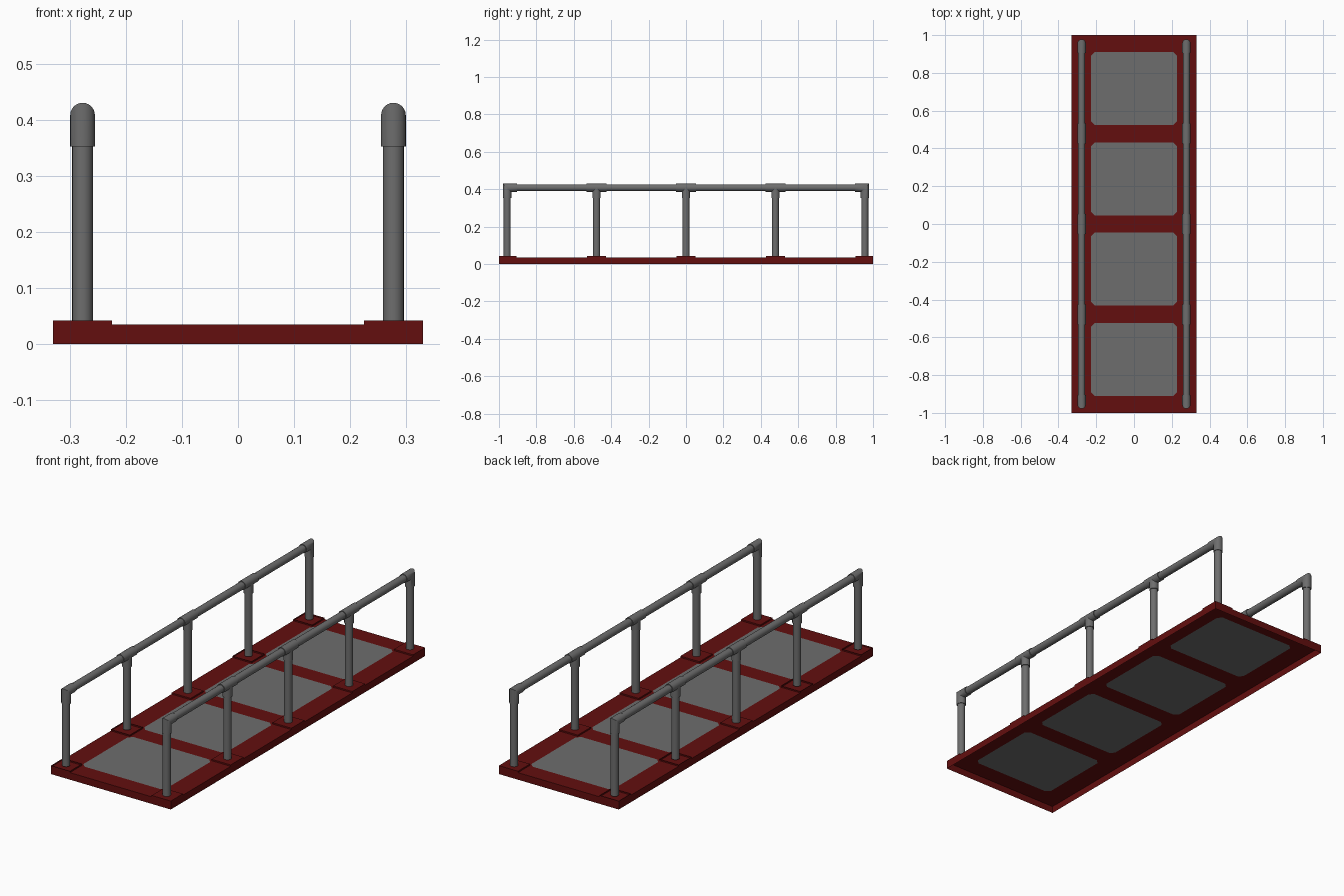
import bpy, bmesh, math
from mathutils import Vector

if "Cube" in bpy.data.objects:
    bpy.data.objects.remove(bpy.data.objects["Cube"])


def material(name, rgb):
    m = bpy.data.materials.new(name)
    m.diffuse_color = (*rgb, 1)
    m.use_nodes = True
    m.node_tree.nodes["Principled BSDF"].inputs["Base Color"].default_value = m.diffuse_color
    return m


RED = material("dark red", (0.125, 0.0045, 0.0045))
GREY = material("grey", (0.155, 0.155, 0.155))

HX, HY, DECK, PAD = 0.33, 1.0, 0.035, 0.042
POST_X, RAIL_Z = 0.277, 0.408
PIPE_R, FIT_R, FIT_Z, SEG = 0.0185, 0.022, 0.352, 24
POSTS_Y = [-0.956, -0.478, 0, 0.478, 0.956]


def finish(name, bm, mat, smooth=False):
    me = bpy.data.meshes.new(name)
    bm.to_mesh(me)
    bm.free()
    me.materials.append(mat)
    ob = bpy.data.objects.new(name, me)
    bpy.context.collection.objects.link(ob)
    if smooth:
        bpy.ops.object.select_all(action='DESELECT')
        ob.select_set(True)
        bpy.context.view_layer.objects.active = ob
        bpy.ops.object.shade_smooth_by_angle(angle=math.radians(35))
    return ob


def tube(name, rings):
    """Capped tube through a list of rings of points."""
    bm = bmesh.new()
    loops = [[bm.verts.new(p) for p in r] for r in rings]
    for a, b in zip(loops, loops[1:]):
        for i in range(SEG):
            j = (i + 1) % SEG
            bm.faces.new((a[i], a[j], b[j], b[i]))
    bm.faces.new(loops[0])
    bm.faces.new(loops[-1])
    bmesh.ops.recalc_face_normals(bm, faces=bm.faces)
    return finish(name, bm, GREY, True)


def circle(r):
    return [(r * math.cos(2 * math.pi * i / SEG), r * math.sin(2 * math.pi * i / SEG))
            for i in range(SEG)]


def upright(name, x, y, r, z0, z1):
    return tube(name, [[(x + c, y + s, z) for c, s in circle(r)] for z in (z0, z1)])


def along_y(name, x, r, y0, y1):
    return tube(name, [[(x + c, y, RAIL_Z + s) for c, s in circle(r)] for y in (y0, y1)])


def panel_outline(y0, y1, hx=0.228, c=0.02):
    pts = []
    for x, y, sx, sy in ((hx, y1, 1, 1), (-hx, y1, -1, 1), (-hx, y0, -1, -1), (hx, y0, 1, -1)):
        a, b = (x, y - sy * c, DECK), (x - sx * c, y, DECK)
        pts += [a, b] if sx * sy > 0 else [b, a]
    return pts


# panel openings between the cross bars
openings = []
for a, b in zip(POSTS_Y, POSTS_Y[1:]):
    openings.append(panel_outline(a + 0.046, b - 0.046))

# deck frame: pierced top sheet with a skirt, open underneath
bm = bmesh.new()
edges = []
rim = [(HX, HY, DECK), (-HX, HY, DECK), (-HX, -HY, DECK), (HX, -HY, DECK)]
for outline in [rim] + openings:
    vs = [bm.verts.new(p) for p in outline]
    es = [bm.edges.new((vs[i], vs[(i + 1) % len(vs)])) for i in range(len(vs))]
    edges += es
    if outline is rim:
        top = vs
bmesh.ops.triangle_fill(bm, use_beauty=True, use_dissolve=False, edges=edges,
                        normal=Vector((0, 0, 1)))
low = [bm.verts.new((v.co.x, v.co.y, 0)) for v in top]
for i in range(4):
    j = (i + 1) % 4
    bm.faces.new((top[i], top[j], low[j], low[i]))
bmesh.ops.recalc_face_normals(bm, faces=bm.faces)
if sum(f.normal.z * f.calc_area() for f in bm.faces) < 0:
    bmesh.ops.reverse_faces(bm, faces=bm.faces)
finish("deck_frame", bm, RED)

# grey walkway panels
for n, outline in enumerate(openings):
    bm = bmesh.new()
    bm.faces.new([bm.verts.new(p) for p in outline])
    finish(f"walkway_panel_{n + 1}", bm, GREY)

for side, label in ((-1, "left"), (1, "right")):
    x = side * POST_X
    for n, y in enumerate(POSTS_Y):
        tag = f"{label}_{n + 1}"
        # raised foot pad, flush with the deck edge
        y0, y1 = max(y - 0.051, -HY), min(y + 0.051, HY)
        bm = bmesh.new()
        bmesh.ops.create_cube(bm, size=1)
        for v in bm.verts:
            v.co = (side * (0.2775 + v.co.x * 0.105), (y0 + y1) / 2 + v.co.y * (y1 - y0),
                    PAD if v.co.z > 0 else DECK)
        bmesh.ops.recalc_face_normals(bm, faces=bm.faces)
        bottom = [f for f in bm.faces if f.normal.z < -0.5]
        bmesh.ops.delete(bm, geom=bottom, context='FACES_ONLY')
        finish(f"foot_pad_{tag}", bm, RED)

        # post
        upright(f"post_{tag}", x, y, PIPE_R, PAD, RAIL_Z - 0.005)

        # fitting: mitred elbow at the ends, tee in between
        if abs(y) > 0.9:
            e = 1 if y > 0 else -1
            pts = circle(FIT_R)
            tube(f"elbow_{tag}", [
                [(x + c, y + e * s, FIT_Z) for c, s in pts],
                [(x + c, y + e * s, RAIL_Z + s) for c, s in pts],
                [(x + c, y - e * 0.052, RAIL_Z + s) for c, s in pts]])
        else:
            upright(f"tee_collar_{tag}", x, y, FIT_R, FIT_Z, RAIL_Z)
            along_y(f"tee_sleeve_{tag}", x, FIT_R, y - 0.053, y + 0.053)

    # handrail
    along_y(f"handrail_{label}", x, PIPE_R, -0.95, 0.95)
